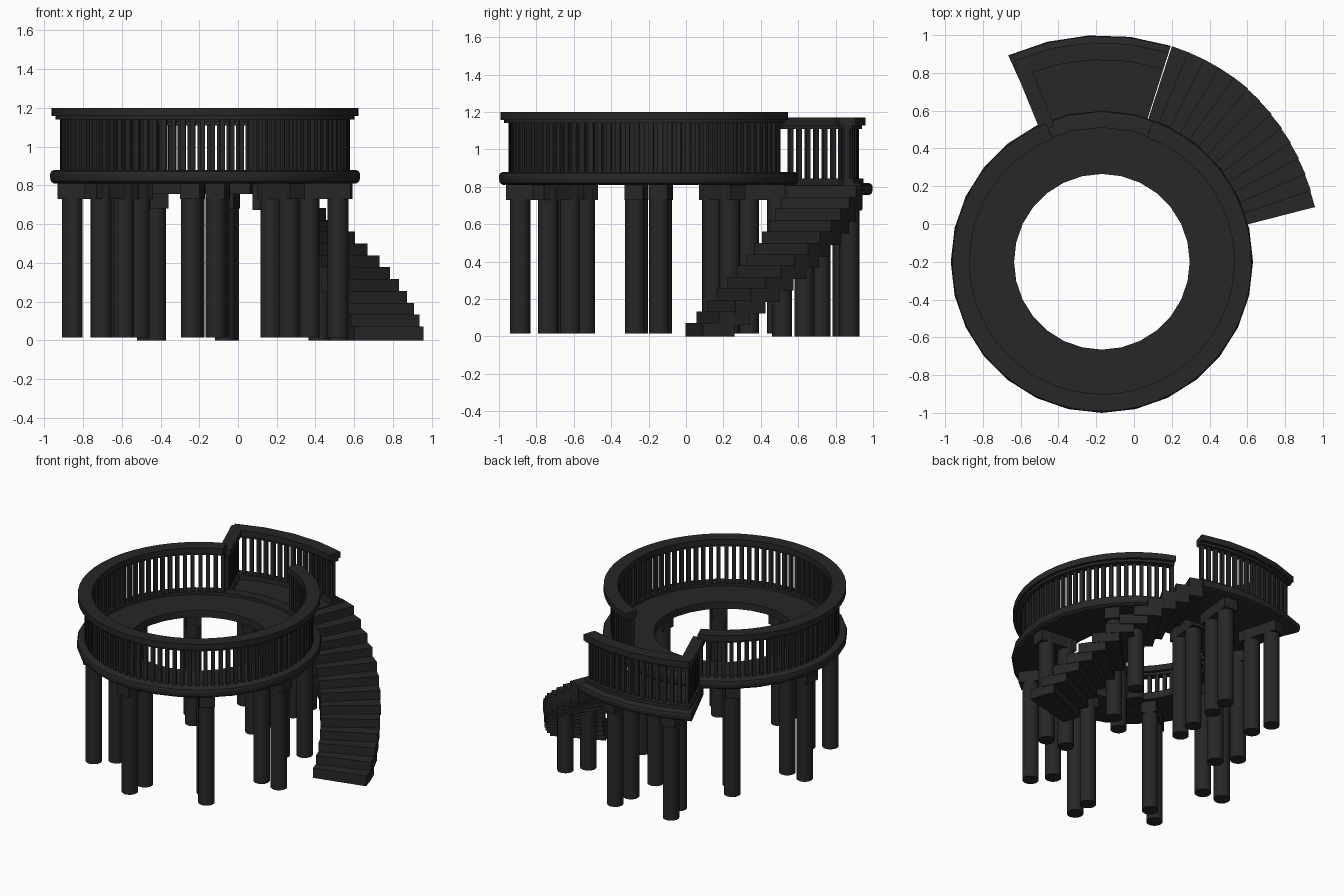
import bpy, bmesh
from math import sin, cos, radians, pi
from mathutils import Matrix, Vector

if "Cube" in bpy.data.objects:
    bpy.data.objects.remove(bpy.data.objects["Cube"])

CX, CY = -0.17, -0.20          # axis shared by the ring, landing and stairs
mat = bpy.data.materials.new("dark_paint")
mat.diffuse_color = (0.02, 0.02, 0.02, 1)
mat.use_nodes = True
mat.node_tree.nodes["Principled BSDF"].inputs["Base Color"].default_value = mat.diffuse_color


def polar(r, deg, z):
    a = radians(deg)
    return Vector((CX + r * cos(a), CY + r * sin(a), z))


def finish(bm, name, smooth=False):
    bmesh.ops.recalc_face_normals(bm, faces=bm.faces)
    me = bpy.data.meshes.new(name)
    bm.to_mesh(me)
    bm.free()
    ob = bpy.data.objects.new(name, me)
    bpy.context.collection.objects.link(ob)
    me.materials.append(mat)
    if smooth:
        bpy.ops.object.select_all(action='DESELECT')
        ob.select_set(True)
        bpy.context.view_layer.objects.active = ob
        bpy.ops.object.shade_smooth_by_angle(angle=radians(35))
    return ob


def add_sweep(bm, profile, a0, a1, n):
    """Sweep an (r, z) outline around the axis, closing it when it is a full turn."""
    full = a1 - a0 >= 360
    rings = [[bm.verts.new(polar(r, a0 + (a1 - a0) * i / n, z)) for r, z in profile]
             for i in range(n if full else n + 1)]
    k = len(profile)
    for i in range(n):
        p, q = rings[i], rings[(i + 1) % len(rings)]
        for j in range(k):
            bm.faces.new((p[j], q[j], q[(j + 1) % k], p[(j + 1) % k]))
    if not full:
        bm.faces.new(rings[0])
        bm.faces.new(rings[-1])


def sweep(name, profile, a0, a1, n):
    bm = bmesh.new()
    add_sweep(bm, profile, a0, a1, n)
    return finish(bm, name, True)


def add_box(bm, r, deg, z0, z1, depth, width):
    """Box with its depth along the radius."""
    m = (Matrix.Translation(polar(r, deg, (z0 + z1) / 2)) @ Matrix.Rotation(radians(deg), 4, 'Z')
         @ Matrix.Diagonal((depth, width, z1 - z0, 1)))
    bmesh.ops.create_cube(bm, size=1, matrix=m)


def add_column(bm, r, deg, z0, z1, rad=0.054):
    bmesh.ops.create_cone(bm, cap_ends=True, segments=18, radius1=rad, radius2=rad, depth=z1 - z0,
                          matrix=Matrix.Translation(polar(r, deg, (z0 + z1) / 2)))


def deck_profile(r0, r1, z0, z1, floor):
    """Floor slab with a rounded outer lip."""
    h = z1 - z0
    return [(r0, z0), (r1 - .02, z0), (r1 - .005, z0 + h * .15), (r1, z0 + h * .4),
            (r1, z0 + h * .7), (r1 - .005, z0 + h * .88), (r1 - .02, z1),
            (r1 - .09, z1), (r1 - .09, floor), (r0, floor)]


def rail_profile(r, z1):
    """Handrail with a narrower strip below."""
    return [(r - .03, z1 - .06), (r + .022, z1 - .06), (r + .022, z1 - .042), (r + .042, z1 - .042),
            (r + .042, z1), (r - .05, z1), (r - .05, z1 - .042), (r - .03, z1 - .042)]


# Round gallery floor and its railing, open toward the landing
sweep("gallery_deck", deck_profile(.465, .80, .81, .88, .86), 0, 360, 28)
sweep("gallery_handrail", rail_profile(.75, 1.20), 112, 430, 48)
bm = bmesh.new()
for i in range(82):
    add_box(bm, .735, 112.6 + i * 316.8 / 81, .87, 1.15, .026, .025)
finish(bm, "gallery_balusters")

# Landing, its curved railing and the short return to the gallery
L0, L1 = 72, 114.4
sweep("landing_deck", deck_profile(.76, 1.20, .755, .82, .81), L0 + .3, L1, 4)
sweep("landing_handrail", rail_profile(1.12, 1.17), L0 + .3, L1 - 1, 4)
sweep("landing_bottom_rail", [(1.09, .81), (1.15, .81), (1.15, .845), (1.09, .845)],
      L0 + .3, L1 - 1, 4)
bm = bmesh.new()
for i in range(16):
    add_box(bm, 1.112, L0 + 1.2 + i * (L1 - L0 - 3.4) / 15, .83, 1.13, .026, .025)
for i in range(6):
    add_box(bm, .82 + i * .049, L1 - 2.2, .81, 1.13, .025, .026)
finish(bm, "landing_balusters")
bm = bmesh.new()
add_box(bm, .95, L1 - 2.2, 1.128, 1.17, .38, .08)
add_box(bm, .95, L1 - 2.2, 1.11, 1.128, .38, .05)
add_box(bm, .95, L1 - 2.2, .81, .845, .36, .05)
finish(bm, "landing_return_rail")

# Curved stairs: overlapping treads rising to the landing
STEPS, A0 = 13, 14.4
da = (L0 - A0) / STEPS
bm = bmesh.new()
for i in range(STEPS):
    r1 = 1.165 + .035 * min(1, i / 8)
    z = i * .0612
    a = A0 + i * da
    add_sweep(bm, [(.795, z), (r1, z), (r1, z + .072), (.795, z + .072)],
              a, min(a + 2 * da, L0), 2 if i < STEPS - 1 else 1)
finish(bm, "stair_treads")

# Paired columns and radial beams beneath the gallery
cols, beams = bmesh.new(), bmesh.new()
for k in range(8):
    a = -6 + 45 * k
    for r in (.54, .69):
        add_column(cols, r, a, .015, .80)
    add_box(beams, .625, a, .73, .815, .27, .10)
finish(cols, "gallery_columns", True)

# Columns under the landing and the middle of the stairs
cols = bmesh.new()
for a, top in ((106, .76), (83.5, .76), (50.5, .45)):
    for r in (.925, 1.08):
        add_column(cols, r, a, 0, top)
    if top > .5:
        add_box(beams, 1.0, a, .68, .76, .29, .10)
finish(cols, "landing_columns", True)
finish(beams, "support_beams")
